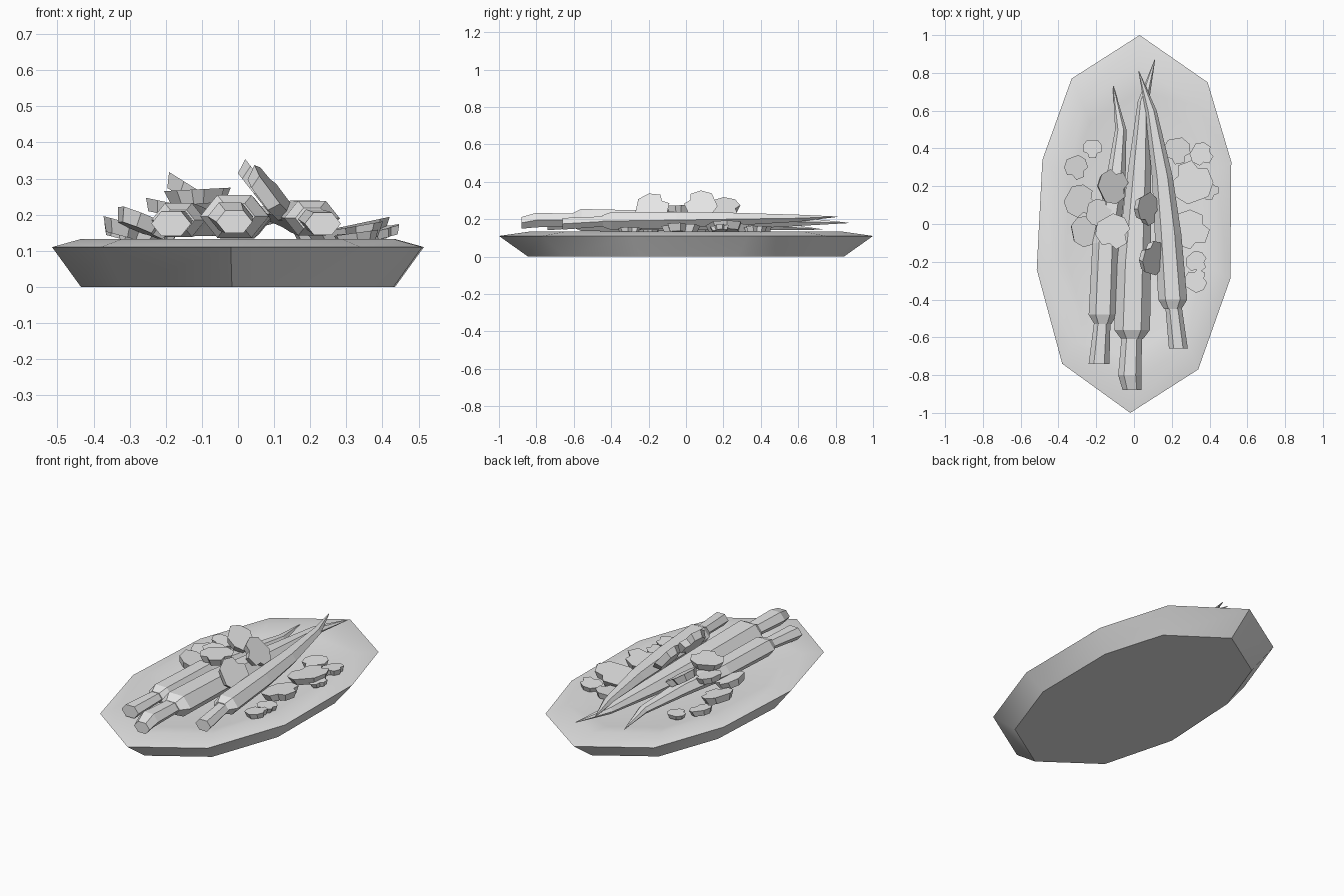
import bpy
import bmesh
from math import cos, sin, pi, radians
from mathutils import Vector, Matrix, Euler

cube = bpy.data.objects.get("Cube")
if cube:
    bpy.data.objects.remove(cube, do_unlink=True)

material = bpy.data.materials.new("pale_grey")
material.use_nodes = True
colour = (0.8, 0.8, 0.8, 1)
material.diffuse_color = colour
material.node_tree.nodes["Principled BSDF"].inputs["Base Color"].default_value = colour


def loft(name, rings):
    """Skin a closed solid through a list of equally sized point rings."""
    bm = bmesh.new()
    loops = [[bm.verts.new(point) for point in ring] for ring in rings]
    for lower, upper in zip(loops, loops[1:]):
        for i in range(len(lower)):
            j = (i + 1) % len(lower)
            bm.faces.new((lower[i], lower[j], upper[j], upper[i]))
    bm.faces.new(list(reversed(loops[0])))
    bm.faces.new(loops[-1])
    bmesh.ops.recalc_face_normals(bm, faces=bm.faces)
    mesh = bpy.data.meshes.new(name)
    bm.to_mesh(mesh)
    bm.free()
    mesh.materials.append(material)
    part = bpy.data.objects.new(name, mesh)
    bpy.context.collection.objects.link(part)
    return part


# Plate: uneven ten-sided outline, flared wall, sloping rim and shallow well
outline = [(0.03, 1), (-0.33, 0.77), (-0.485, 0.34), (-0.515, -0.24), (-0.38, -0.74),
           (-0.02, -1), (0.34, -0.77), (0.51, -0.29), (0.515, 0.33), (0.39, 0.75)]
plate_levels = [(0.845, 0), (1, 0.11), (0.84, 0.133), (0.7, 0.115)]
plate = loft("plate", [[(x * s, y * s, z) for x, y in outline] for s, z in plate_levels])
bpy.context.view_layer.objects.active = plate
plate.select_set(True)
bpy.ops.object.shade_smooth_by_angle(angle=radians(40))
plate.select_set(False)


# Carrots: six-sided tapering bodies with a shoulder and a cut stalk
def tube(name, path):
    rings = []
    for x, y, z, r in path:
        rings.append([(x + r * cos(k * pi / 3), y, z + r * 0.72 * sin(k * pi / 3))
                      for k in range(6)])
    return loft(name, rings)


def carrot(side, body, stalk):
    x, y, z, r = body[0]
    neck = (x, y - 0.05, z, r * 0.6)
    tube(side + "_carrot", [neck] + body)
    tube(side + "_carrot_stalk", stalk + [(x, y, z, r * 0.55)])


carrot("middle", [(-0.01, -0.56, 0.195, 0.095), (0.0, -0.2, 0.19, 0.09),
                  (0.03, 0.3, 0.185, 0.06), (0.05, 0.65, 0.185, 0.03),
                  (0.11, 0.87, 0.18, 0.002)],
       [(-0.01, -0.88, 0.18, 0.05), (-0.022, -0.8, 0.195, 0.062)])
carrot("right", [(-0.165, -0.48, 0.185, 0.075), (-0.15, -0.1, 0.185, 0.07),
                 (-0.1, 0.2, 0.175, 0.055), (-0.07, 0.5, 0.16, 0.03),
                 (-0.11, 0.73, 0.145, 0.002)], [(-0.185, -0.74, 0.175, 0.055)])
carrot("left", [(0.205, -0.4, 0.19, 0.077), (0.18, -0.05, 0.195, 0.07),
                (0.15, 0.25, 0.2, 0.055), (0.09, 0.6, 0.205, 0.03),
                (0.025, 0.81, 0.213, 0.002)], [(0.235, -0.66, 0.175, 0.05)])


# Mushroom slices: thin slabs with a wide lobed cap and a short stub
half_slice = [(0.18, -0.5), (0.26, -0.26), (0.48, -0.18), (0.5, 0.18), (0.27, 0.46)]
slice_outline = half_slice + [(-x, y) for x, y in reversed(half_slice)]


def mushroom_slice(name, x, y, z, size, tilt_x, tilt_y, turn):
    tilt = Euler((radians(tilt_x), radians(tilt_y), 0)).to_matrix()
    spin = tilt @ Matrix.Rotation(radians(turn), 3, "Z")
    thick = min(0.04, size * 0.25)
    rings = []
    for height, scale in ((-0.5, 0.8), (0.5, 1)):
        rings.append([Vector((x, y, z)) + spin @ Vector((u * size * scale, v * size * scale,
                                                       height * thick))
                      for u, v in slice_outline])
    loft(name, rings)


# Slices leaning on the carrots
leaning = [(0.06, 0.08, 0.27, 0.17, 0, 52, 20), (0.09, -0.18, 0.252, 0.18, 8, 52, 170),
           (-0.12, 0.2, 0.25, 0.18, 0, 32, 120), (-0.11, -0.04, 0.25, 0.18, 0, -3, 30),
           (-0.19, 0.06, 0.215, 0.14, 0, 12, 80)]
# Slices lying in the well
lying = [(-0.265, -0.04, 0.175, 0.16, -5, 22, 100), (-0.29, 0.12, 0.153, 0.17, 0, 15, 60),
         (-0.31, 0.3, 0.145, 0.125, 0, 15, 20), (-0.22, 0.4, 0.135, 0.1, 0, 0, 0),
         (0.31, 0.22, 0.15, 0.22, 0, -12, 200), (0.4, 0.18, 0.15, 0.1, 5, -12, 90),
         (0.3, -0.03, 0.143, 0.2, 0, -10, 70), (0.33, -0.2, 0.132, 0.11, 0, 0, 40),
         (0.33, -0.3, 0.135, 0.12, 0, -8, 150), (0.36, 0.37, 0.142, 0.12, 0, -8, 60),
         (0.23, 0.39, 0.135, 0.14, 5, -5, 10)]
for group, slices in (("leaning", leaning), ("lying", lying)):
    for number, placement in enumerate(slices, start=1):
        mushroom_slice(f"{group}_mushroom_slice_{number}", *placement)
